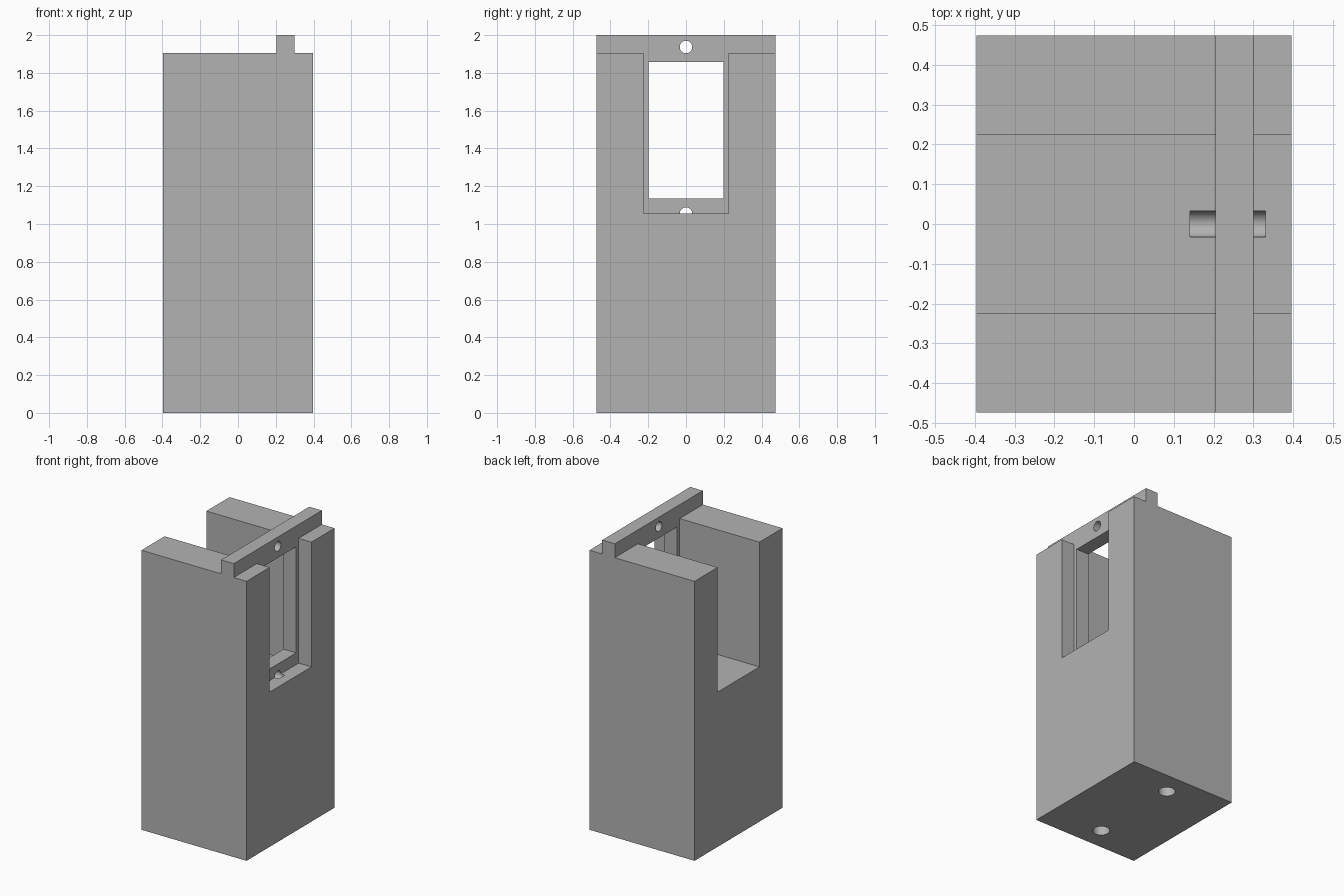
import bpy
from math import pi

default = bpy.data.objects.get("Cube")
if default:
    bpy.data.objects.remove(default, do_unlink=True)

HX, HY = 0.396, 0.474            # half width and half depth of the block
SHOULDER, TOP = 1.905, 2.0       # block top and rail top
FLOOR = 1.055                    # floor of the slot
PLATE_X0, PLATE_X1 = 0.205, 0.30
SLOT_Y = 0.225
OVER = 0.1                       # cutter overshoot

grey = bpy.data.materials.new("matte grey")
grey.use_nodes = True
colour = (0.45, 0.45, 0.45, 1)
grey.diffuse_color = colour
grey.node_tree.nodes["Principled BSDF"].inputs["Base Color"].default_value = colour


def box(name, x, y, z):
    """Box spanning the given (low, high) ranges."""
    centre = [(a + b) / 2 for a, b in (x, y, z)]
    bpy.ops.mesh.primitive_cube_add(size=1, location=centre)
    ob = bpy.context.object
    ob.name = name
    ob.scale = [b - a for a, b in (x, y, z)]
    bpy.ops.object.transform_apply(location=True, rotation=False, scale=True)
    ob.data.materials.append(grey)
    return ob


def rod(name, radius, length, centre, along_x=False):
    """Cylinder along z, or along x."""
    rot = (0, pi / 2, 0) if along_x else (0, 0, 0)
    bpy.ops.mesh.primitive_cylinder_add(vertices=48, radius=radius, depth=length,
                                        location=centre, rotation=rot)
    ob = bpy.context.object
    ob.name = name
    ob.data.materials.append(grey)
    return ob


def cut(target, cutter):
    cutter.hide_render = True
    mod = target.modifiers.new(cutter.name, "BOOLEAN")
    mod.operation, mod.solver, mod.object = "DIFFERENCE", "EXACT", cutter
    bpy.context.view_layer.objects.active = target
    bpy.ops.object.modifier_apply(modifier=mod.name)
    bpy.data.objects.remove(cutter, do_unlink=True)


# Solid block up to the top of the cross rail
body = box("housing_block", (-HX, HX), (-HY, HY), (0, TOP))

# Shoulders and slot on each side of the thin cross plate
for side, span in (("right", (-HX - OVER, PLATE_X0)), ("left", (PLATE_X1, HX + OVER))):
    cut(body, box(side + "_shoulder_cutter", span, (-HY - OVER, HY + OVER),
                  (SHOULDER, TOP + OVER)))
    cut(body, box(side + "_slot_cutter", span, (-SLOT_Y, SLOT_Y), (FLOOR, TOP + OVER)))

# Window in the cross plate
cut(body, box("window_cutter", (PLATE_X0 - OVER, PLATE_X1 + OVER), (-0.198, 0.198),
              (1.135, 1.858)))

# Upper screw hole, and lower one that leaves a groove in the slot floor
for name, z in (("upper", 1.937), ("lower", FLOOR)):
    cut(body, rod(name + "_hole_cutter", 0.033, 0.19, (0.236, 0, z), along_x=True))

# Blind mounting holes in the base
for name, sign in (("front", -1), ("back", 1)):
    cut(body, rod(name + "_base_hole_cutter", 0.053, 0.7, (0, sign * 0.317, 0)))

# Flat faces with smooth hole walls
bpy.ops.object.select_all(action="DESELECT")
body.select_set(True)
bpy.context.view_layer.objects.active = body
bpy.ops.object.shade_smooth_by_angle(angle=pi / 6)
